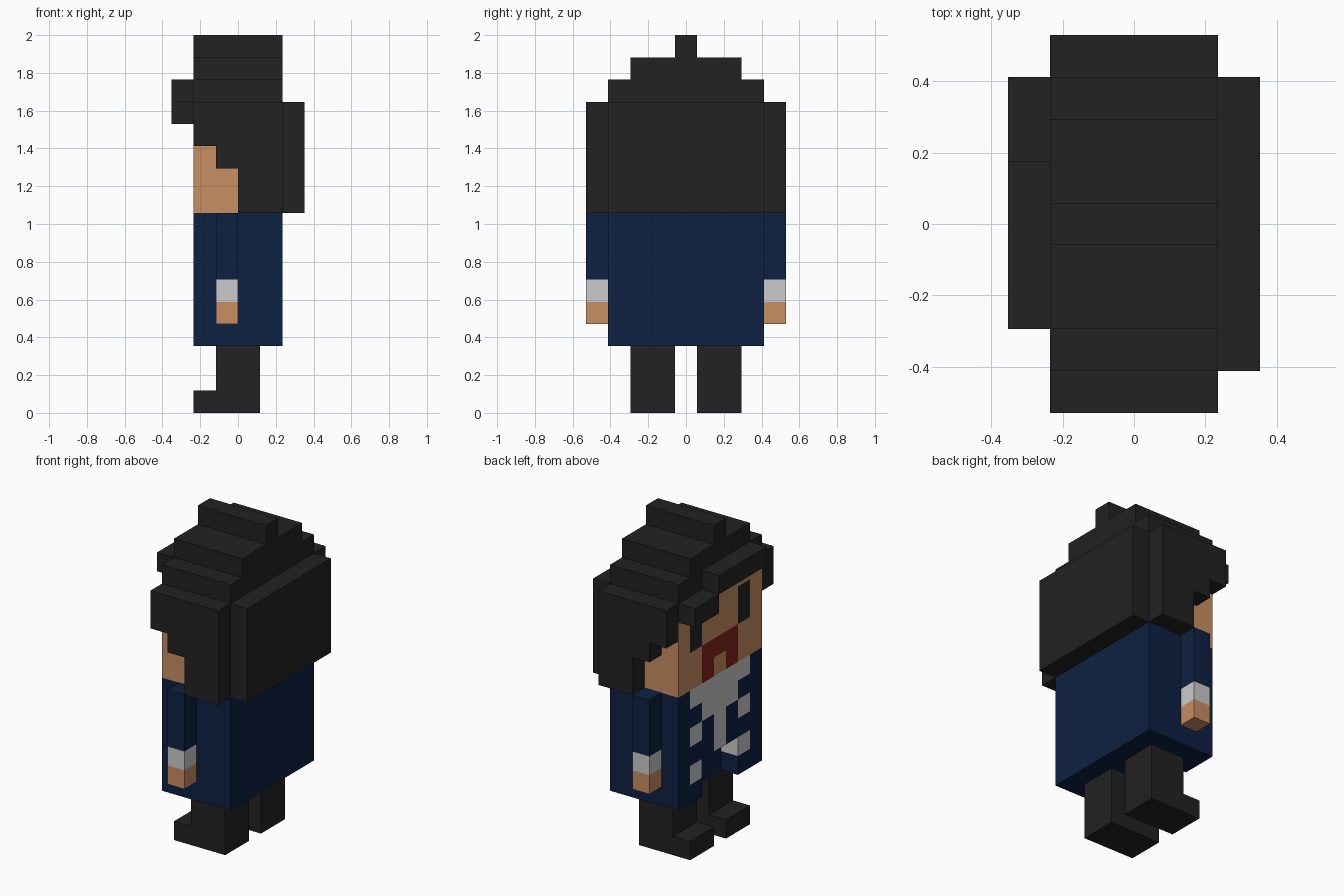
import bpy, bmesh

if "Cube" in bpy.data.objects:
    bpy.data.objects.remove(bpy.data.objects["Cube"])

U = 2 / 17                      # one block of the grid


def material(name, rgb):
    m = bpy.data.materials.new(name)
    lin = [((c / 255 + 0.055) / 1.055) ** 2.4 if c > 10 else c / 255 / 12.92 for c in rgb]
    m.diffuse_color = (*lin, 1)
    m.use_nodes = True
    m.node_tree.nodes["Principled BSDF"].inputs["Base Color"].default_value = m.diffuse_color
    return m


mats = {
    "black": material("charcoal black", (34, 34, 34)),
    "skin": material("skin tan", (200, 142, 98)),
    "navy": material("navy blue", (13, 33, 66)),
    "white": material("off white", (203, 203, 203)),
    "red": material("dark red", (130, 34, 27)),
}
keys = list(mats)
cells = {}                      # block position -> (part, colour)


def fill(part, colour, x0, x1, y0, y1, z0, z1):
    """Fill a box of blocks; y limits are half numbers. colour None carves."""
    for x in range(x0, x1):
        for y in range(int(y0 + 4.5), int(y1 + 4.5)):
            for z in range(z0, z1):
                if colour:
                    cells[x, y, z] = (part, colour)
                else:
                    cells.pop((x, y, z), None)


def pair(part, colour, x0, x1, y0, y1, z0, z1):
    """The same box on both sides."""
    fill("left_" + part, colour, x0, x1, y0, y1, z0, z1)
    fill("right_" + part, colour, x0, x1, -y1, -y0, z0, z1)


# Legs and feet
pair("leg", "black", -1, 1, 0.5, 2.5, 0, 3)
pair("leg", "black", -2, -1, 0.5, 2.5, 0, 1)

# Coat with an open notch at the bottom of the front
fill("coat", "navy", -2, 2, -3.5, 3.5, 3, 9)
fill("coat", None, -2, -1, -1.5, 1.5, 3, 5)

# Shirt and trim on the coat front, rows from the top down
for row, line in enumerate([" WWWWW ", "  WWW  ", " W W W ", "   W   ", " W   W "]):
    for col, ch in enumerate(line):
        if ch == "W":
            fill("coat", "white", -2, -1, col - 3.5, col - 2.5, 8 - row, 9 - row)

# Arms: sleeve, cuff, hand
pair("arm", "navy", -1, 0, 3.5, 4.5, 6, 9)
pair("arm", "white", -1, 0, 3.5, 4.5, 5, 6)
pair("arm", "skin", -1, 0, 3.5, 4.5, 4, 5)

# Head with eyes and mouth
fill("head", "skin", -2, 2, -3.5, 3.5, 9, 14)
fill("head", "red", -2, -1, -1.5, 1.5, 9, 11)
fill("head", "skin", -2, -1, -0.5, 0.5, 9, 10)
for y in (-2.5, 1.5):
    fill("head", "black", -2, -1, y, y + 1, 11, 13)

# Hair: stepped crown, back, sides, fringe
for z, half in ((14, 3.5), (15, 2.5), (16, 0.5)):
    fill("hair", "black", -2, 2, -half, half, z, z + 1)
fill("hair", "black", 2, 3, -3.5, 3.5, 9, 14)
for y in (-4.5, 3.5):
    fill("hair", "black", 0, 2, y, y + 1, 9, 14)
    fill("hair", "black", -1, 0, y, y + 1, 11, 14)
    fill("hair", "black", -2, -1, y, y + 1, 12, 14)
fill("hair", "black", -3, -2, -2.5, 1.5, 14, 15)
fill("hair", "black", -3, -2, 1.5, 3.5, 13, 14)


def build(part):
    """Make the exposed faces of one part, merging flat areas of one colour."""
    bm = bmesh.new()
    verts = {}

    def vert(p):
        if p not in verts:
            verts[p] = bm.verts.new((p[0] * U, (p[1] - 4.5) * U, p[2] * U))
        return verts[p]

    for c, (owner, colour) in cells.items():
        if owner != part:
            continue
        for a in range(3):
            for s in (0, 1):
                n = list(c)
                n[a] += 2 * s - 1
                if tuple(n) in cells:
                    continue
                quad = []
                for du, dv in ((0, 0), (1, 0), (1, 1), (0, 1)):
                    p = list(c)
                    p[a] += s
                    p[(a + 1) % 3] += du
                    p[(a + 2) % 3] += dv
                    quad.append(vert(tuple(p)))
                f = bm.faces.new(quad if s else quad[::-1])
                f.material_index = keys.index(colour)
    bmesh.ops.dissolve_limit(bm, angle_limit=0.01, verts=bm.verts[:],
                             edges=bm.edges[:], delimit={'MATERIAL'})
    me = bpy.data.meshes.new(part)
    bm.to_mesh(me)
    bm.free()
    for m in mats.values():
        me.materials.append(m)
    bpy.context.collection.objects.link(bpy.data.objects.new(part, me))


for part in sorted({owner for owner, _ in cells.values()}):
    build(part)
